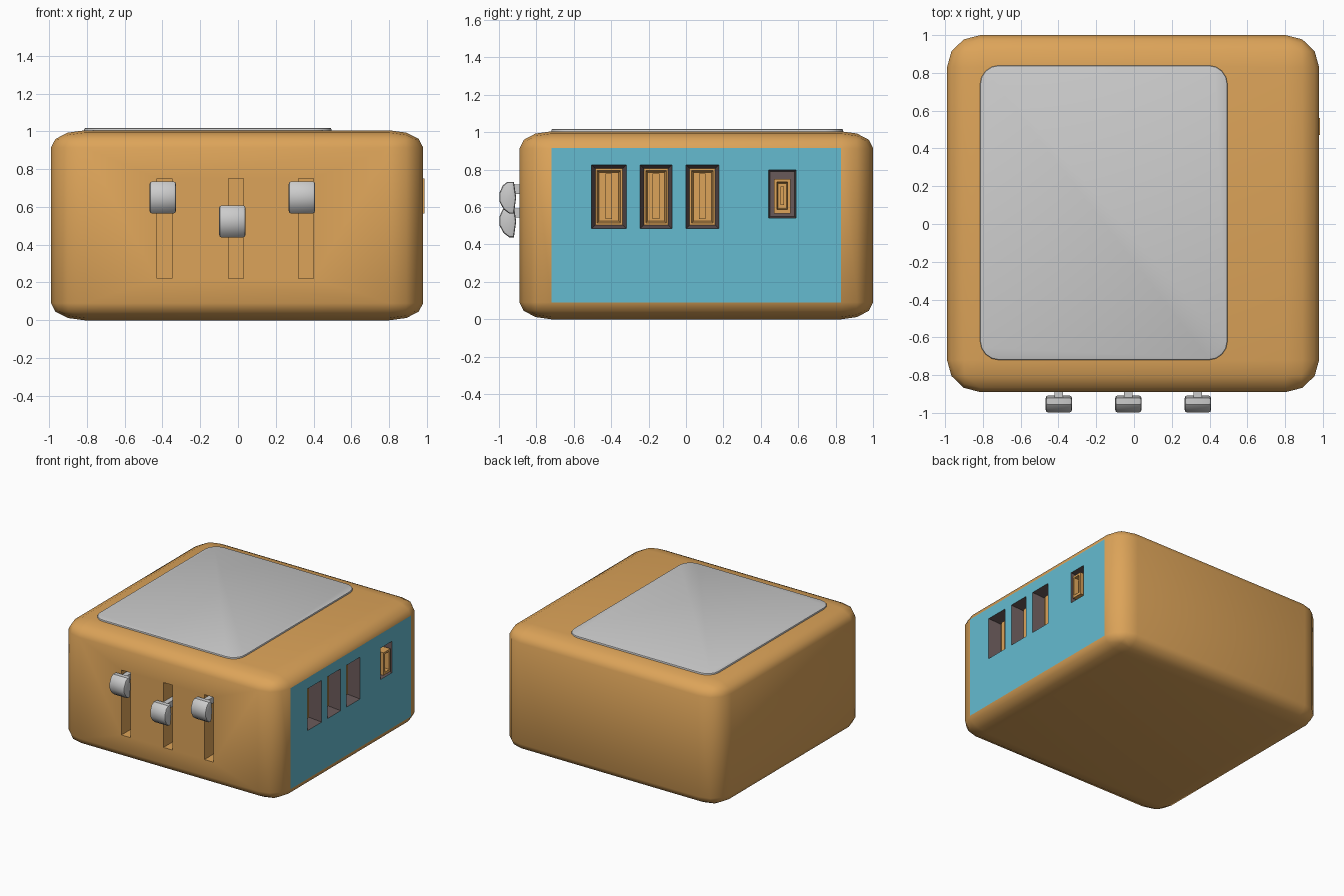
import bpy, bmesh
from mathutils import Vector

if "Cube" in bpy.data.objects:
    bpy.data.objects.remove(bpy.data.objects["Cube"])


def material(name, rgb):
    m = bpy.data.materials.new(name)
    m.diffuse_color = (*rgb, 1)
    m.use_nodes = True
    m.node_tree.nodes["Principled BSDF"].inputs["Base Color"].default_value = m.diffuse_color
    return m


ORANGE = material("orange", (0.72, 0.37, 0.10))
BLUE = material("blue", (0.13, 0.50, 0.63))
DARK = material("dark_grey", (0.14, 0.10, 0.10))


def make(name, bm, mat=None):
    bmesh.ops.recalc_face_normals(bm, faces=bm.faces)
    me = bpy.data.meshes.new(name)
    bm.to_mesh(me)
    bm.free()
    ob = bpy.data.objects.new(name, me)
    bpy.context.collection.objects.link(ob)
    if mat:
        me.materials.append(mat)
    return ob


def smooth(ob, angle=0.7):
    bpy.ops.object.select_all(action='DESELECT')
    ob.select_set(True)
    bpy.context.view_layer.objects.active = ob
    bpy.ops.object.shade_smooth_by_angle(angle=angle)


def box(lo, hi, bm=None):
    bm = bm or bmesh.new()
    lo, hi = Vector(lo), Vector(hi)
    vs = bmesh.ops.create_cube(bm, size=1)["verts"]
    for v in vs:
        v.co = (lo + hi) / 2 + v.co * (hi - lo)
    return bm


def port_cutter(y0, y1, z0, z1, x0, x1, inset):
    """Box along x whose inner end (x0) is narrowed by inset."""
    bm = box((x0, y0, z0), (x1, y1, z1))
    for v in bm.verts:
        if v.co.x < (x0 + x1) / 2:
            v.co.y += inset if v.co.y < (y0 + y1) / 2 else -inset
            v.co.z += inset if v.co.z < (z0 + z1) / 2 else -inset
    return make("port_cutter", bm)


def cut(ob, cutter):
    bpy.context.view_layer.objects.active = ob
    mod = ob.modifiers.new("cut", 'BOOLEAN')
    mod.operation, mod.solver, mod.object = 'DIFFERENCE', 'EXACT', cutter
    bpy.ops.object.modifier_apply(modifier=mod.name)
    bpy.data.objects.remove(cutter)


# Rounded housing: bevelled cube, then squashed
bm = bmesh.new()
bmesh.ops.create_cube(bm, size=2)
bmesh.ops.bevel(bm, geom=bm.edges[:], offset=0.18, segments=3, profile=0.5, affect='EDGES')
for v in bm.verts:
    v.co = (v.co.x * 0.985 - 0.005, v.co.y * 0.945 + 0.055, (v.co.z + 1) * 0.5025)
body = make("housing", bm, ORANGE)
body.data.materials.append(BLUE)
body.data.materials.append(DARK)

# Slider slots in the front
for x in (-0.39, -0.01, 0.36):
    cut(body, make("slot_cutter", box((x - 0.04, -1, 0.22), (x + 0.04, -0.77, 0.75))))

# Socket recesses in the right side
SIDE = 0.98
big = [(-0.51, -0.315), (-0.25, -0.07), (-0.005, 0.18)]
small = (0.44, 0.59)
for y0, y1 in big:
    cut(body, port_cutter(y0, y1, 0.48, 0.83, SIDE - 0.10, SIDE + 0.02, 0.025))
    cut(body, port_cutter(y0 + 0.025, y1 - 0.025, 0.505, 0.805, SIDE - 0.15, SIDE - 0.05, 0.02))
cut(body, port_cutter(*small, 0.54, 0.80, SIDE - 0.08, SIDE + 0.02, 0.01))

# Blue side face, dark socket walls
smooth(body)
for f in body.data.polygons:
    c = f.center
    in_port = 0.47 < c.z < 0.84 and -0.52 < c.y < 0.6
    if c.x > SIDE - 0.002 and f.normal.x > 0.99:
        f.material_index, f.use_smooth = 1, False
    elif in_port and SIDE - 0.099 < c.x < SIDE - 0.001:
        f.material_index = 2
        f.use_smooth = False

# Tongues inside the large sockets
for i, (y0, y1) in enumerate(big):
    c = (y0 + y1) / 2
    make(f"socket_tongue_{i + 1}",
         box((SIDE - 0.16, c - 0.018, 0.535), (SIDE - 0.06, c + 0.018, 0.78)), ORANGE)

# Small socket: slightly proud frame with a tongue
frame = make("small_socket_frame", box((SIDE - 0.09, 0.47, 0.565), (SIDE + 0.006, 0.56, 0.75)), ORANGE)
cut(frame, port_cutter(0.485, 0.545, 0.585, 0.735, SIDE - 0.07, SIDE + 0.02, 0.008))
make("small_socket_tongue", box((SIDE - 0.08, 0.505, 0.61), (SIDE - 0.02, 0.525, 0.71)), ORANGE)

# Top plate with rounded corners
bm = box((-0.815, -0.72, 0.985), (0.495, 0.84, 1.018))
upright = [e for e in bm.edges if abs(e.verts[0].co.z - e.verts[1].co.z) > 0.01]
bmesh.ops.bevel(bm, geom=upright, offset=0.10, segments=4, profile=0.5, affect='EDGES')
rim = [e for e in bm.edges if all(v.co.z > 1.01 for v in e.verts)]
bmesh.ops.bevel(bm, geom=rim, offset=0.008, segments=2, profile=0.5, affect='EDGES')
smooth(make("top_plate", bm))

# Slider knobs: side profile (y, z) extruded along x, with a stem into the slot
profile = [(-0.998, 0.025), (-0.998, -0.02), (-0.975, -0.062), (-0.945, -0.085),
           (-0.92, -0.085), (-0.908, 0.0), (-0.92, 0.085), (-0.955, 0.085), (-0.98, 0.065)]
for i, (x, z) in enumerate([(-0.398, 0.65), (-0.03, 0.523), (0.338, 0.65)]):
    bm = bmesh.new()
    face = bm.faces.new([bm.verts.new((x - 0.07, y, z + h)) for y, h in profile])
    ext = bmesh.ops.extrude_face_region(bm, geom=[face])["geom"]
    bmesh.ops.translate(bm, vec=(0.14, 0, 0), verts=[g for g in ext if isinstance(g, bmesh.types.BMVert)])
    ends = [e for e in bm.edges if abs(e.verts[0].co.x - e.verts[1].co.x) < 1e-4]
    bmesh.ops.bevel(bm, geom=ends, offset=0.014, segments=2, profile=0.5, affect='EDGES')
    box((x - 0.022, -0.93, z + 0.02), (x + 0.022, -0.78, z + 0.07), bm)
    smooth(make(f"slider_knob_{i + 1}", bm), 0.5)
